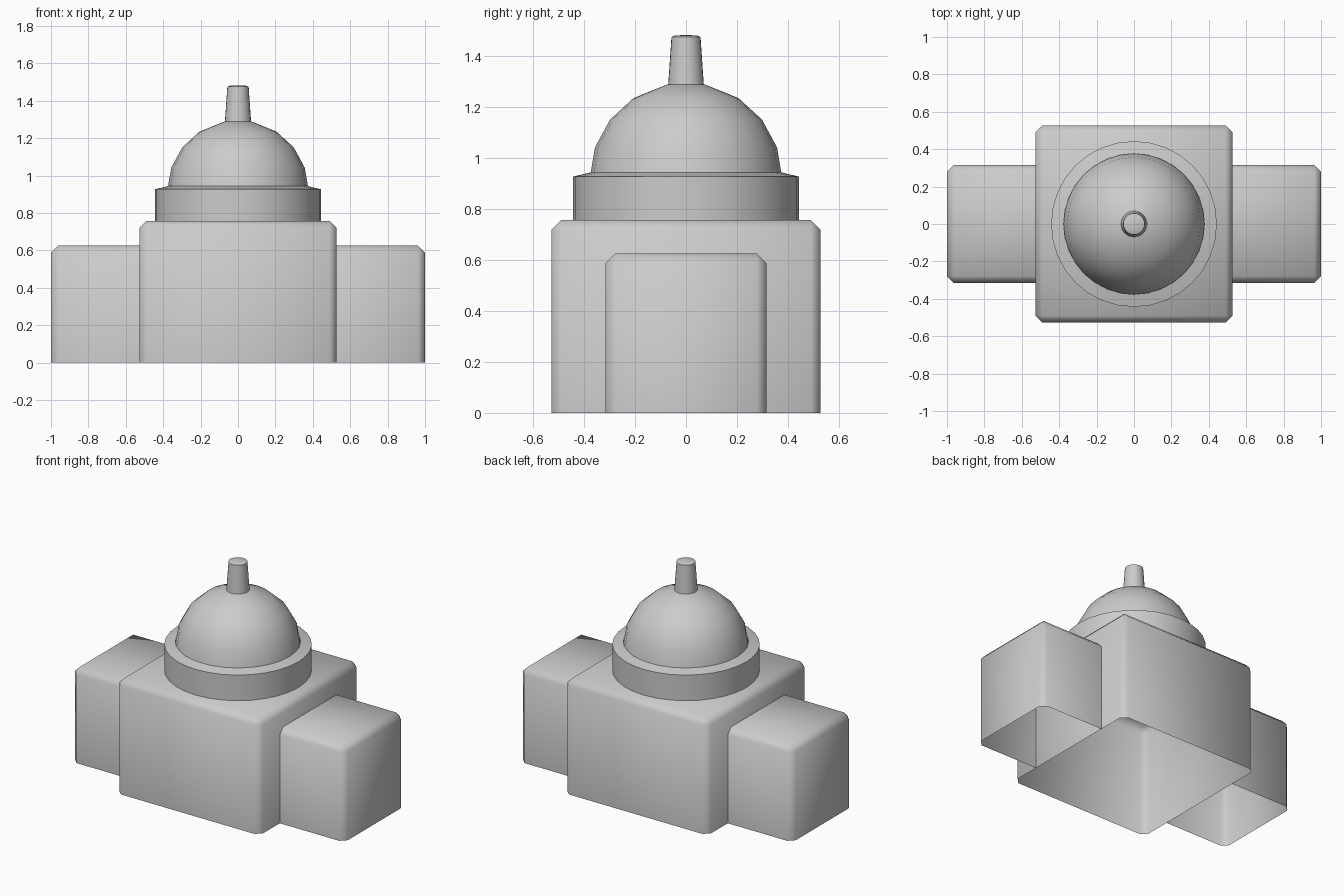
import bpy, bmesh
from math import radians, cos, sin, pi

if "Cube" in bpy.data.objects:
    bpy.data.objects.remove(bpy.data.objects["Cube"])


def finish(name, bm):
    mesh = bpy.data.meshes.new(name)
    bmesh.ops.recalc_face_normals(bm, faces=bm.faces)
    bm.to_mesh(mesh)
    bm.free()
    obj = bpy.data.objects.new(name, mesh)
    bpy.context.collection.objects.link(obj)
    bpy.ops.object.select_all(action='DESELECT')
    bpy.context.view_layer.objects.active = obj
    obj.select_set(True)
    bpy.ops.object.shade_smooth_by_angle(angle=radians(50 if "hall" in name or "wing" in name else 30))
    return obj


def shell(name, x0, x1, half_y, height, open_x=0, bevel=0.037):
    """Chamfered box, open underneath and optionally on one x side."""
    bm = bmesh.new()
    bmesh.ops.create_cube(bm, size=1)
    for v in bm.verts:
        v.co = (x0 if v.co.x < 0 else x1, 2 * half_y * v.co.y, (v.co.z + 0.5) * height)
    bm.normal_update()
    gone = [f for f in bm.faces if f.normal.z < -0.9 or (open_x and f.normal.x * open_x > 0.9)]
    bmesh.ops.delete(bm, geom=gone, context='FACES')
    edges = [e for e in bm.edges if len(e.link_faces) == 2]
    bmesh.ops.bevel(bm, geom=edges, offset=bevel, segments=1, affect='EDGES', profile=0.5)
    return finish(name, bm)


def lathe(name, profile, segments):
    """Surface of revolution about z; a zero radius becomes a pole."""
    bm = bmesh.new()
    verts = [bm.verts.new((r, 0, z)) for r, z in profile]
    edges = [bm.edges.new(p) for p in zip(verts, verts[1:])]
    bmesh.ops.spin(bm, geom=verts + edges, cent=(0, 0, 0), axis=(0, 0, 1),
                   angle=2 * pi, steps=segments)
    bmesh.ops.remove_doubles(bm, verts=bm.verts, dist=1e-4)
    return finish(name, bm)


# Central block and the two side wings
shell("central_hall", -0.527, 0.527, 0.527, 0.757)
shell("right_wing", 0.527, 1.0, 0.315, 0.625, open_x=-1)
shell("left_wing", -1.0, -0.527, 0.315, 0.625, open_x=1)

# Round drum with a shallow sloping top
lathe("drum", [(0.443, 0.75), (0.443, 0.927), (0.376, 0.943)], 32)

# Dome: rings along a circular arc
arc = [(0.378 * cos(radians(a)), 0.918 + 0.378 * sin(radians(a))) for a in (0, 19, 38, 57, 79)]
lathe("dome", arc + [(0, 1.294)], 24)

# Tapered spire with a slightly domed tip
lathe("spire", [(0.07, 1.285), (0.057, 1.475), (0.045, 1.48), (0, 1.483)], 24)
